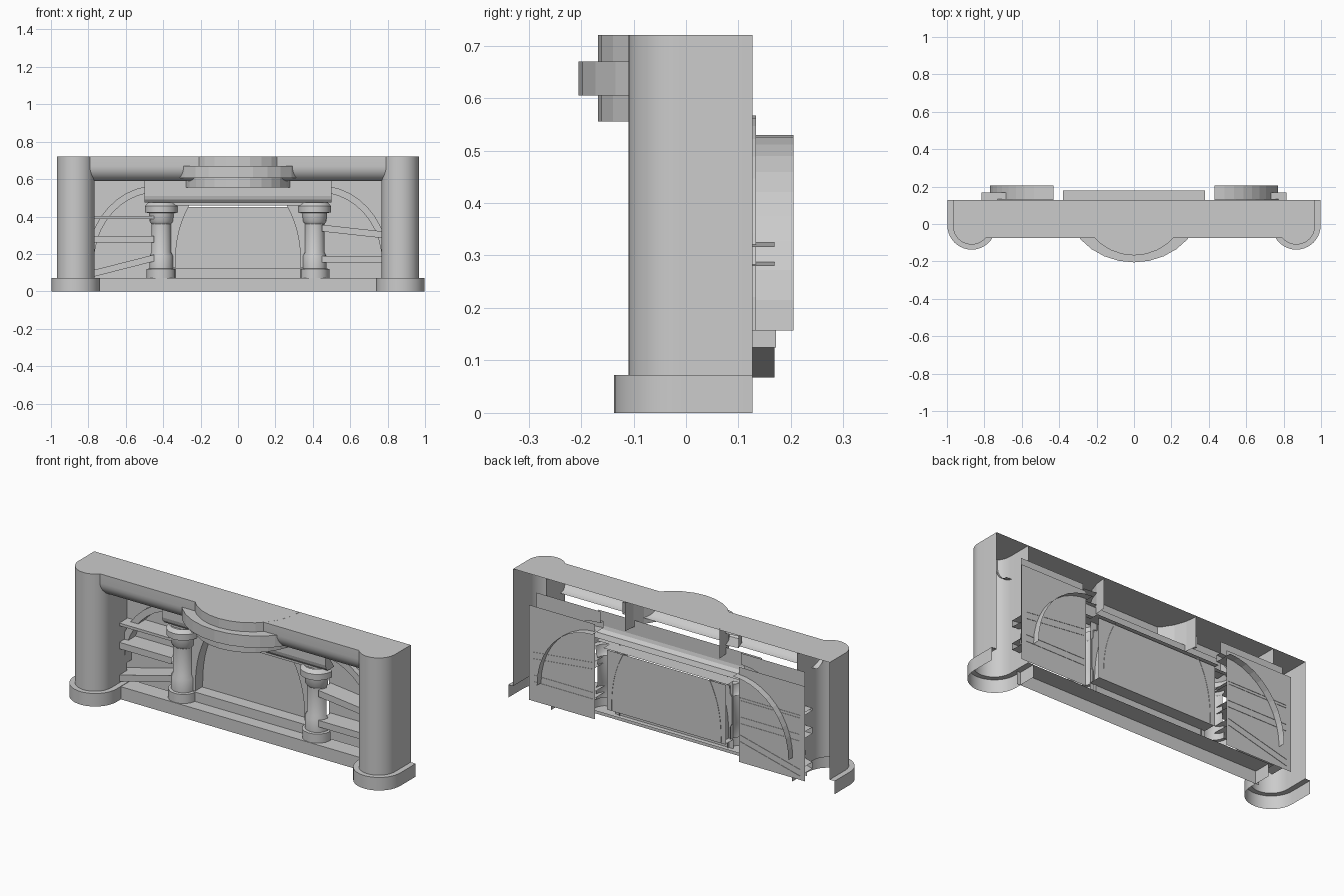
import bpy, math
from math import sin, cos, pi

if "Cube" in bpy.data.objects:
    bpy.data.objects.remove(bpy.data.objects["Cube"])


def make(name, verts, faces, smooth=False):
    me = bpy.data.meshes.new(name)
    me.from_pydata(verts, [], faces)
    me.update()
    ob = bpy.data.objects.new(name, me)
    bpy.context.collection.objects.link(ob)
    if smooth:
        bpy.ops.object.select_all(action='DESELECT')
        ob.select_set(True)
        bpy.context.view_layer.objects.active = ob
        bpy.ops.object.shade_smooth_by_angle(angle=math.radians(35))
    return ob


def sweep(name, a, b, closed=False, caps=(), smooth=False):
    """Wall between two matching point rows, with optional end caps."""
    n = len(a)
    faces = [(i, (i + 1) % n, n + (i + 1) % n, n + i) for i in range(n if closed else n - 1)]
    if 'a' in caps:
        faces.append(tuple(reversed(range(n))))
    if 'b' in caps:
        faces.append(tuple(range(n, 2 * n)))
    return make(name, a + b, faces, smooth)


def at_z(outline, z):
    return [(x, y, z) for x, y in outline]


def at_y(outline, y):
    return [(x, y, z) for x, z in outline]


def along_x(name, profile, x0, x1, caps=(), smooth=False):
    return sweep(name, [(x0, y, z) for y, z in profile], [(x1, y, z) for y, z in profile],
                 caps=caps, smooth=smooth)


def front_arc(cx, cy, rx, ry, n):
    return [(cx - rx * cos(pi * i / n), cy - ry * sin(pi * i / n)) for i in range(n + 1)]


BACK = 0.127

# Hollow corner pillars with wider feet
for s, side in ((-1, 'left'), (1, 'right')):
    cx = s * 0.868

    def u_line(r, cy):
        return [(cx - r, BACK)] + front_arc(cx, cy, r, r, 20) + [(cx + r, BACK)]
    shaft, foot = u_line(0.1, -0.01), u_line(0.13, -0.007)
    sweep(side + '_pillar', at_z(shaft, 0.072), at_z(shaft, 0.72), caps=('b',), smooth=True)
    sweep(side + '_pillar_foot', at_z(foot, 0), at_z(foot, 0.072), smooth=True)
    sweep(side + '_foot_ledge', at_z(foot, 0.072), at_z(shaft, 0.072))

# Top beam: flat top, rounded front, open back
round_front = [(-0.075 * cos(t), 0.67 - 0.08 * sin(t)) for t in [i * pi / 16 for i in range(9)]]
along_x('top_beam', [(BACK, 0.72), (-0.075, 0.72)] + round_front, -0.8, 0.8, smooth=True)

# Bowed centre of the beam, with a projecting band
bow = front_arc(0, 0.12, 0.288, 0.288, 14)
sweep('centre_bow', at_z(bow, 0.555), at_z(bow, 0.7203), caps=('b',))
outer = front_arc(0, 0.12, 0.365, 0.325, 14)[1:-1]
inner = bow[1:-1]
n = len(outer)
rows = [at_z(inner, 0.605), at_z(outer, 0.605), at_z(outer, 0.67), at_z(inner, 0.67)]
make('bow_band', sum(rows, []),
     [(r * n + i, r * n + i + 1, r * n + n + i + 1, r * n + n + i) for r in range(3) for i in range(n - 1)])

# Lower lintel over the columns
along_x('lintel', [(0.05, 0.59), (0.05, 0.51), (0.055, 0.492), (0.07, 0.475), (BACK, 0.475)],
        -0.5, 0.5, caps=('a', 'b'))
along_x('lintel_shadow_strip', [(0.075, 0.475), (0.075, 0.46), (BACK, 0.46)], -0.46, 0.46)

# Sill between the feet
along_x('sill', [(0.03, 0), (0.03, 0.07), (BACK, 0.07)], -0.76, 0.76)

# Half columns, turned from one profile
turned = [(0.078, 0.07), (0.078, 0.12), (0.063, 0.122), (0.063, 0.19), (0.053, 0.21), (0.053, 0.36),
          (0.064, 0.375), (0.066, 0.418), (0.088, 0.422), (0.088, 0.455), (0.07, 0.475)]
seg = 8
for s, side in ((-1, 'left'), (1, 'right')):
    verts, faces = [], []
    for r, z in turned:
        verts += at_z(front_arc(s * 0.41, 0.11, r, r, seg), z)
    for k in range(len(turned) - 1):
        for i in range(seg):
            a = k * (seg + 1) + i
            faces.append((a, a + 1, a + seg + 2, a + seg + 1))
    make(side + '_column', verts, faces, True)

# Recessed centre panel with flange above and step below
make('centre_panel', [(-0.365, 0.17, 0.12), (0.365, 0.17, 0.12), (0.365, 0.17, 0.45), (-0.365, 0.17, 0.45)],
     [(0, 1, 2, 3)])
along_x('centre_flange', [(0.08, 0.46), (0.18, 0.46)], -0.38, 0.38)
along_x('centre_step', [(0.1, 0.07), (0.1, 0.122), (0.17, 0.122)], -0.36, 0.36)

# Curved jambs of the centre opening
for s, side in ((-1, 'left'), (1, 'right')):
    curve = [(s * (0.335 - 0.075 * t ** 2.5), 0.125 + 0.335 * t) for t in [i / 8 for i in range(9)]]
    edge = [(s * 0.36, z) for x, z in curve]
    sweep(side + '_jamb_reveal', at_y(curve, 0.105), at_y(curve, 0.172))
    sweep(side + '_jamb_face', at_y(curve, 0.105), at_y(edge, 0.105))


def quarter(s, rx, rz, m=10):
    return [(s * (0.43 + rx * sin(pi / 2 * i / m)), 0.157 + rz * cos(pi / 2 * i / m)) for i in range(m + 1)]


# Side bays: glazing sheet, arch reveal, raised trim and spandrel wall
for s, side in ((-1, 'left'), (1, 'right')):
    make(side + '_bay_panel', at_y([(s * 0.44, 0.045), (s * 0.845, 0.045),
                                    (s * 0.845, 0.57), (s * 0.44, 0.57)], 0.167), [(0, 1, 2, 3)])
    reveal, rim = quarter(s, 0.34, 0.373), quarter(s, 0.375, 0.41)
    sweep(side + '_arch_reveal', at_y(reveal, 0.105), at_y(reveal, 0.205))
    sweep(side + '_arch_trim', at_y(reveal, 0.105), at_y(rim, 0.105))
    sweep(side + '_arch_trim_edge', at_y(rim, 0.105), at_y(rim, 0.133))
    m = len(rim)
    border = [(s * 0.43 + s * 0.39 * min(1, 2 * i / (m - 1)),
               0.63 - 0.473 * max(0, 2 * i / (m - 1) - 1)) for i in range(m)]
    sweep(side + '_spandrel', at_y(rim, 0.133), at_y(border, 0.133))

# Slats (outer height, inner height, thickness), open at the ends and back
for side, s, slats in (('left', -1, ((0.395, 0.395, 0.015), (0.278, 0.278, 0.036), (0.085, 0.178, 0.036))),
                       ('right', 1, ((0.298, 0.338, 0.036), (0.172, 0.172, 0.036)))):
    for k, (zo, zi, h) in enumerate(slats):
        a, b = [[(x, y, z + d) for y, d in ((0.169, -h / 2), (0.06, -h / 2), (0.06, h / 2), (0.169, h / 2))]
                for x, z in ((s * 0.815, zo), (s * 0.45, zi))]
        sweep(f'{side}_slat_{k + 1}', a, b)
